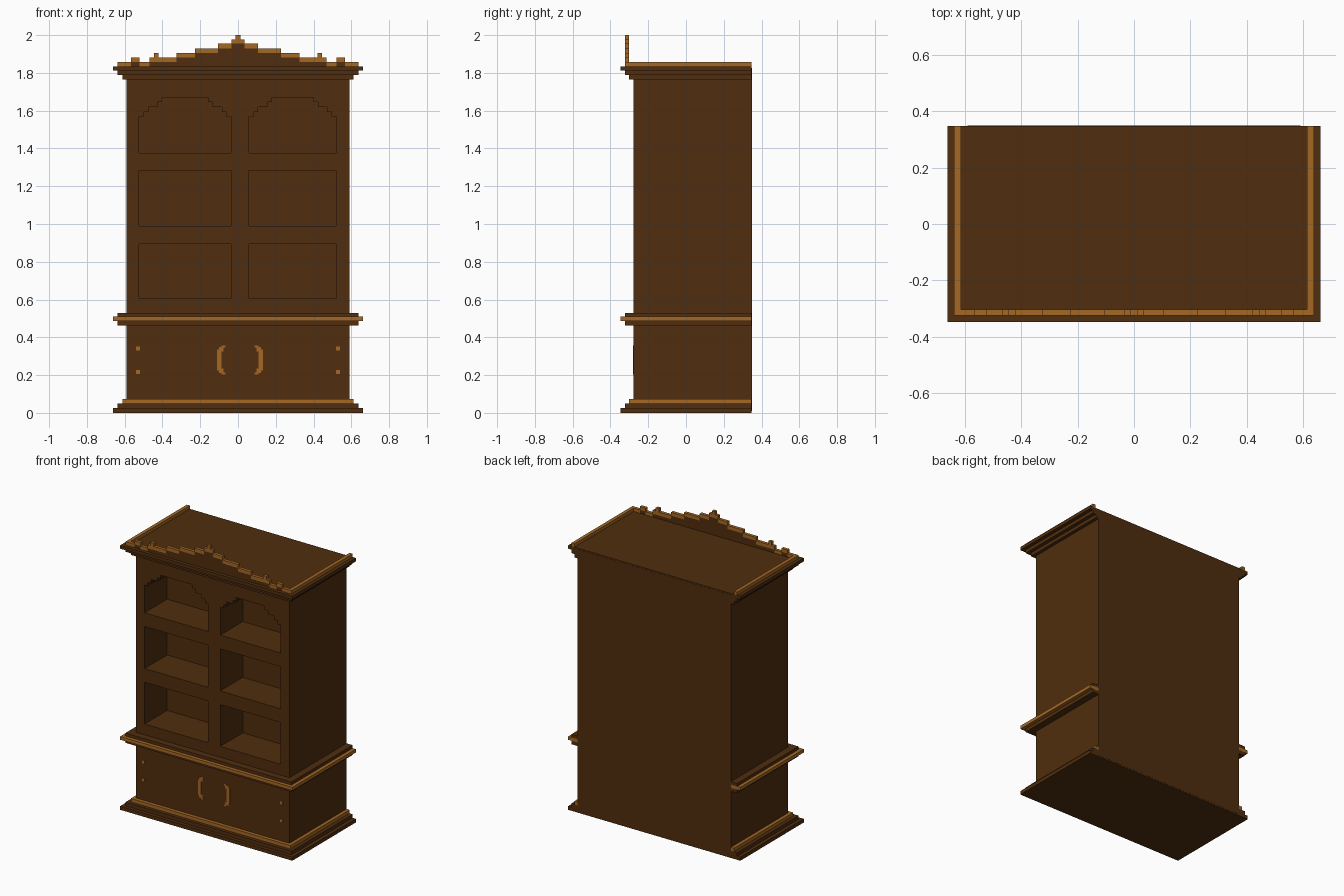
import bpy, bmesh
from mathutils import Matrix

if "Cube" in bpy.data.objects:
    bpy.data.objects.remove(bpy.data.objects["Cube"])


def material(name, rgb):
    m = bpy.data.materials.new(name)
    m.diffuse_color = (*rgb, 1)
    m.use_nodes = True
    m.node_tree.nodes["Principled BSDF"].inputs["Base Color"].default_value = m.diffuse_color
    return m


DARK = material("dark_wood", (0.080, 0.027, 0.0044))
LIGHT = material("light_wood", (0.376, 0.136, 0.0176))


def finish(name, bm, mat):
    bmesh.ops.recalc_face_normals(bm, faces=bm.faces)
    me = bpy.data.meshes.new(name)
    bm.to_mesh(me)
    bm.free()
    me.materials.append(mat)
    ob = bpy.data.objects.new(name, me)
    bpy.context.collection.objects.link(ob)
    return ob


def add_box(bm, x0, x1, y0, y1, z0, z1):
    mat = Matrix.Translation(((x0 + x1) / 2, (y0 + y1) / 2, (z0 + z1) / 2)) @ \
        Matrix.Diagonal((x1 - x0, y1 - y0, z1 - z0, 1))
    bmesh.ops.create_cube(bm, size=1, matrix=mat)


def boxes(name, mat, items):
    bm = bmesh.new()
    for b in items:
        add_box(bm, *b)
    return finish(name, bm, mat)


def add_prism(bm, pts, y0, y1):
    # extrude an x-z outline along y
    f = bm.faces.new([bm.verts.new((x, y0, z)) for x, z in pts])
    r = bmesh.ops.extrude_face_region(bm, geom=[f])
    bmesh.ops.translate(bm, vec=(0, y1 - y0, 0),
                        verts=[v for v in r["geom"] if isinstance(v, bmesh.types.BMVert)])


FRONT, BACK = -0.277, 0.349

# Cabinet body with six niches cut into it
body = boxes("cabinet_body", DARK, [(-0.589, 0.589, FRONT, BACK, 0.01, 1.825)])
bm = bmesh.new()
ARCH = [(0, 1.57), (0.024, 1.57), (0.024, 1.594), (0.048, 1.594), (0.048, 1.62),
        (0.097, 1.62), (0.097, 1.645), (0.121, 1.645), (0.121, 1.67)]
for x0, x1 in ((-0.523, -0.037), (0.058, 0.520)):
    for z0, z1 in ((0.605, 0.895), (0.99, 1.282)):
        add_box(bm, x0, x1, FRONT - 0.1, -0.03, z0, z1)
    outline = [(x0, 1.377)] + [(x0 + d, z) for d, z in ARCH]
    outline += [(x1 - d, z) for d, z in reversed(ARCH)] + [(x1, 1.377)]
    add_prism(bm, outline, FRONT - 0.1, -0.03)
cutter = finish("niche_cutter", bm, DARK)
cutter.hide_render = True
cutter.hide_viewport = False
cutter.display_type = 'WIRE'
mod = body.modifiers.new("niches", 'BOOLEAN')
mod.operation = 'DIFFERENCE'
mod.solver = 'EXACT'
mod.object = cutter
# apply the cut and drop the cutter
bpy.context.view_layer.objects.active = body
bpy.ops.object.modifier_apply(modifier=mod.name)
bpy.data.objects.remove(cutter)

# Stepped mouldings: name, material, projection in steps, z range
STEPS = {1: (0.612, -0.301), 2: (0.637, -0.324), 3: (0.661, -0.348)}
for name, mat, step, z0, z1 in (
        ("plinth_lower", DARK, 3, 0, 0.025),
        ("plinth_middle", DARK, 2, 0.025, 0.05),
        ("plinth_trim", LIGHT, 1, 0.05, 0.074),
        ("waist_lower", DARK, 2, 0.462, 0.486),
        ("waist_trim", LIGHT, 3, 0.486, 0.509),
        ("waist_upper", DARK, 2, 0.509, 0.53),
        ("cornice_lower", DARK, 1, 1.764, 1.788),
        ("cornice_middle", DARK, 2, 1.788, 1.812),
        ("cornice_upper", DARK, 3, 1.812, 1.835)):
    w, f = STEPS[step]
    boxes(name, mat, [(-w, w, f, BACK - 0.001, z0, z1)])

# Light rim along both sides of the top
boxes("top_side_rim", LIGHT, [(min(s * 0.637, s * 0.613), max(s * 0.637, s * 0.613),
                               -0.324, BACK - 0.001, 1.835, 1.858) for s in (-1, 1)])

# Stepped crest: x range, top of dark part, top of light cap
CREST = [(0, 0.012, 1.955, 2.0), (0.012, 0.035, 1.955, 1.978), (0.035, 0.106, 1.93, 1.955),
         (0.106, 0.227, 1.906, 1.93), (0.227, 0.326, 1.882, 1.906),
         (0.326, 0.42, 1.858, 1.882), (0.42, 0.444, 1.858, 1.906),
         (0.444, 0.468, 1.858, 1.882), (0.468, 0.521, 1.835, 1.858),
         (0.521, 0.566, 1.858, 1.882), (0.566, 0.613, 1.835, 1.858)]
dark, light = [], []
for a, b, zd, zl in CREST:
    for x0, x1 in ((a, b), (-b, -a)):
        if zd > 1.84:
            dark.append((x0, x1, -0.324, -0.302, 1.835, zd))
        light.append((x0, x1, -0.324, -0.302, zd, zl))
boxes("crest_panel", DARK, dark)
boxes("crest_cap", LIGHT, light)

# Door hinges and curved handles, thin plates on the front
PL = (FRONT - 0.004, FRONT + 0.002)
boxes("door_hinges", LIGHT, [(x, x + 0.021, *PL, z, z + 0.021)
                             for x in (-0.541, 0.519) for z in (0.207, 0.33)])
HANDLE = [(0.098, 0.121, 0.225, 0.335), (0.088, 0.112, 0.21, 0.235), (0.088, 0.112, 0.325, 0.35),
          (0.078, 0.098, 0.202, 0.215), (0.078, 0.098, 0.345, 0.358)]
for name, s in (("left_handle", -1), ("right_handle", 1)):
    boxes(name, LIGHT, [(min(s * a, s * b) + 0.0105, max(s * a, s * b) + 0.0105, *PL, z0, z1)
                        for a, b, z0, z1 in HANDLE])
